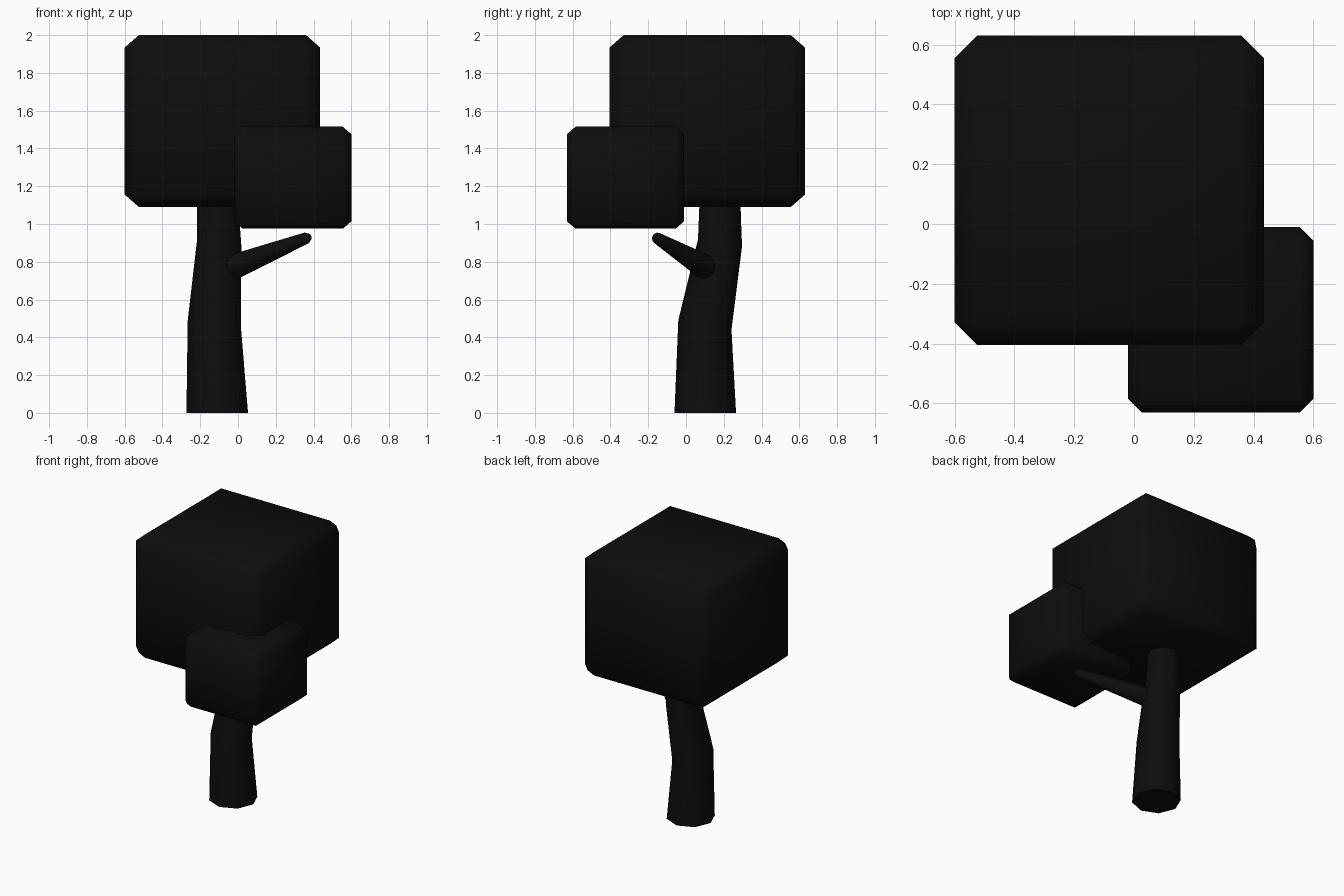
import bpy, bmesh, math
from mathutils import Vector

if "Cube" in bpy.data.objects:
    bpy.data.objects.remove(bpy.data.objects["Cube"])

dark = bpy.data.materials.new("dark")
dark.diffuse_color = (0.004, 0.004, 0.004, 1)
dark.use_nodes = True
dark.node_tree.nodes["Principled BSDF"].inputs["Base Color"].default_value = dark.diffuse_color


def finish(name, bm, smooth_angle=None):
    bmesh.ops.recalc_face_normals(bm, faces=bm.faces[:])
    mesh = bpy.data.meshes.new(name)
    bm.to_mesh(mesh)
    bm.free()
    mesh.materials.append(dark)
    obj = bpy.data.objects.new(name, mesh)
    bpy.context.collection.objects.link(obj)
    bpy.ops.object.select_all(action='DESELECT')
    obj.select_set(True)
    bpy.context.view_layer.objects.active = obj
    if smooth_angle is None:
        bpy.ops.object.shade_smooth()
    else:
        bpy.ops.object.shade_smooth_by_angle(angle=math.radians(smooth_angle))
    return obj


def foliage(name, low, high):
    """Chamfered block; the chamfer is scaled with the block."""
    low, high = Vector(low), Vector(high)
    bm = bmesh.new()
    bmesh.ops.create_cube(bm, size=2)
    bmesh.ops.bevel(bm, geom=bm.edges[:], offset=0.145, offset_type='OFFSET',
                    segments=1, affect='EDGES')
    bmesh.ops.scale(bm, vec=(high - low) / 2, verts=bm.verts[:])
    bmesh.ops.translate(bm, vec=(high + low) / 2, verts=bm.verts[:])
    return finish(name, bm)


def limb(name, rings, sides=8):
    """Capped tube through rings of (centre, radius, axis)."""
    bm = bmesh.new()
    loops = []
    for centre, radius, axis in rings:
        axis = Vector(axis).normalized()
        u = Vector((0, 1, 0)).cross(axis).normalized()
        v = axis.cross(u)
        loops.append([bm.verts.new(Vector(centre) + radius * (math.cos(a) * u + math.sin(a) * v))
                      for a in (2 * math.pi * i / sides for i in range(sides))])
    for a, b in zip(loops, loops[1:]):
        for i in range(sides):
            j = (i + 1) % sides
            bm.faces.new((a[i], a[j], b[j], b[i]))
    bm.faces.new(loops[0])
    bm.faces.new(loops[-1])
    return finish(name, bm, 60)


# Crown blocks
foliage("large_foliage", (-0.60, -0.405, 1.09), (0.435, 0.63, 2.0))
foliage("small_foliage", (-0.02, -0.63, 0.975), (0.60, -0.01, 1.515))

# Bent trunk
limb("trunk", [
    ((-0.11, 0.102, 0.0), 0.163, (0, 0, 1)),
    ((-0.125, 0.10, 0.465), 0.143, (0.15, 0.18, 1)),
    ((-0.10, 0.18, 0.90), 0.118, (0.1, 0.16, 1)),
    ((-0.11, 0.18, 1.20), 0.105, (0, 0, 1)),
])

# Side branch with a rounded tip
start, tip = Vector((-0.08, 0.14, 0.75)), Vector((0.365, -0.155, 0.927))
axis = tip - start
limb("branch", [
    (start, 0.072, axis),
    (tip, 0.03, axis),
    (tip + axis.normalized() * 0.018, 0.018, axis),
])
